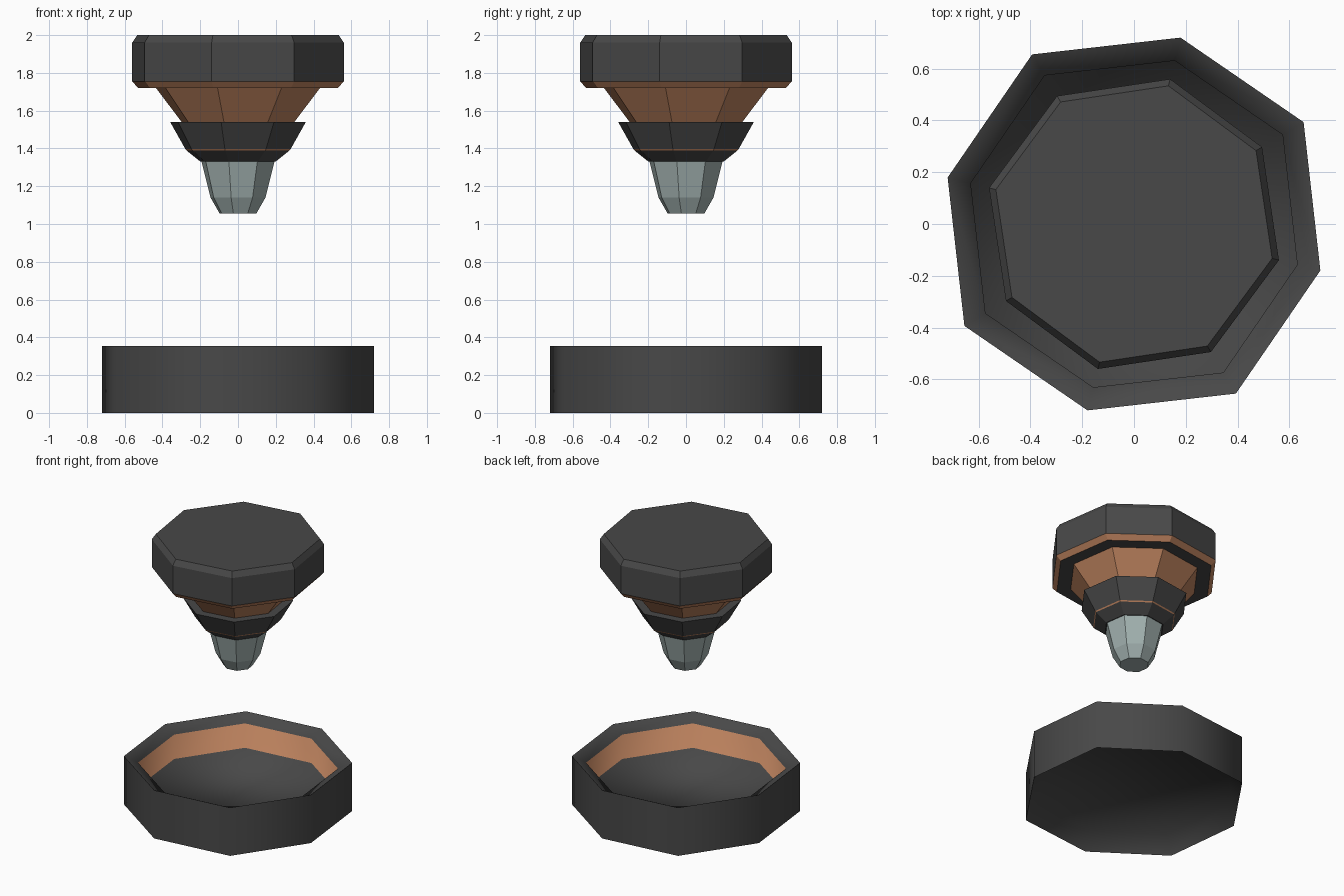
import bpy, bmesh
from math import sin, cos, radians

if "Cube" in bpy.data.objects:
    bpy.data.objects.remove(bpy.data.objects["Cube"])

SIDES, TURN = 8, -14


def material(name, rgb):
    m = bpy.data.materials.new(name)
    m.diffuse_color = (*rgb, 1)
    m.use_nodes = True
    m.node_tree.nodes["Principled BSDF"].inputs["Base Color"].default_value = m.diffuse_color
    return m


DARK = material("dark_metal", (0.065, 0.065, 0.065))
COPPER = material("copper", (0.5, 0.22, 0.11))
PALE = material("pale_crystal", (0.36, 0.44, 0.43))


def lathe(name, profile, mats, caps=(None, None), alt=1.0, smooth=False):
    """Octagonal rings from (radius, z) points, listed bottom to top on outer walls.
    mats gives a material per band, caps a material for the first and last ring."""
    slots = [DARK, COPPER, PALE]
    bm = bmesh.new()
    rings = []
    for r, z in profile:
        ring = []
        for i in range(SIDES):
            a = radians(TURN + 360 * i / SIDES)
            k = r * (alt if i % 2 else 1)
            ring.append(bm.verts.new((k * cos(a), k * sin(a), z)))
        rings.append(ring)
    for lo, hi, mat in zip(rings, rings[1:], mats):
        for i in range(SIDES):
            j = (i + 1) % SIDES
            bm.faces.new((lo[i], lo[j], hi[j], hi[i])).material_index = slots.index(mat)
    if caps[0]:
        bm.faces.new(rings[0][::-1]).material_index = slots.index(caps[0])
    if caps[1]:
        bm.faces.new(rings[-1]).material_index = slots.index(caps[1])
    for f in bm.faces:
        f.smooth = smooth
    me = bpy.data.meshes.new(name)
    bm.to_mesh(me)
    bm.free()
    for m in slots:
        me.materials.append(m)
    ob = bpy.data.objects.new(name, me)
    bpy.context.collection.objects.link(ob)
    return ob


# Base: outer wall, sunken bowl with copper lining, hollow underside
lathe("base_wall", [(0.742, 0), (0.742, 0.355)], [DARK], alt=1.03, smooth=True)
lathe("base_bowl", [(0.742, 0.355), (0.65, 0.31), (0.65, 0.13)],
      [DARK, COPPER], (None, DARK), alt=1.03, smooth=True)
lathe("base_underside", [(0.65, 0.115), (0.742, 0)], [DARK], (DARK, None),
      alt=1.03, smooth=True)

# Floating head: bevelled cap with copper lower edge
lathe("cap", [(0.455, 1.72), (0.545, 1.72), (0.577, 1.755), (0.577, 1.96), (0.55, 2.0)],
      [DARK, COPPER, DARK, DARK], (DARK, DARK))

# Copper funnel under the cap
lathe("funnel", [(0.30, 1.53), (0.455, 1.73)], [COPPER], (COPPER, None))

# Dark collar with a thin copper line
lathe("collar", [(0.205, 1.33), (0.282, 1.39), (0.288, 1.398), (0.37, 1.54)],
      [DARK, COPPER, DARK], (DARK, DARK))

# Tapered pale tip
lathe("tip", [(0.10, 1.055), (0.15, 1.14), (0.20, 1.335)],
      [PALE, PALE], (PALE, PALE))
